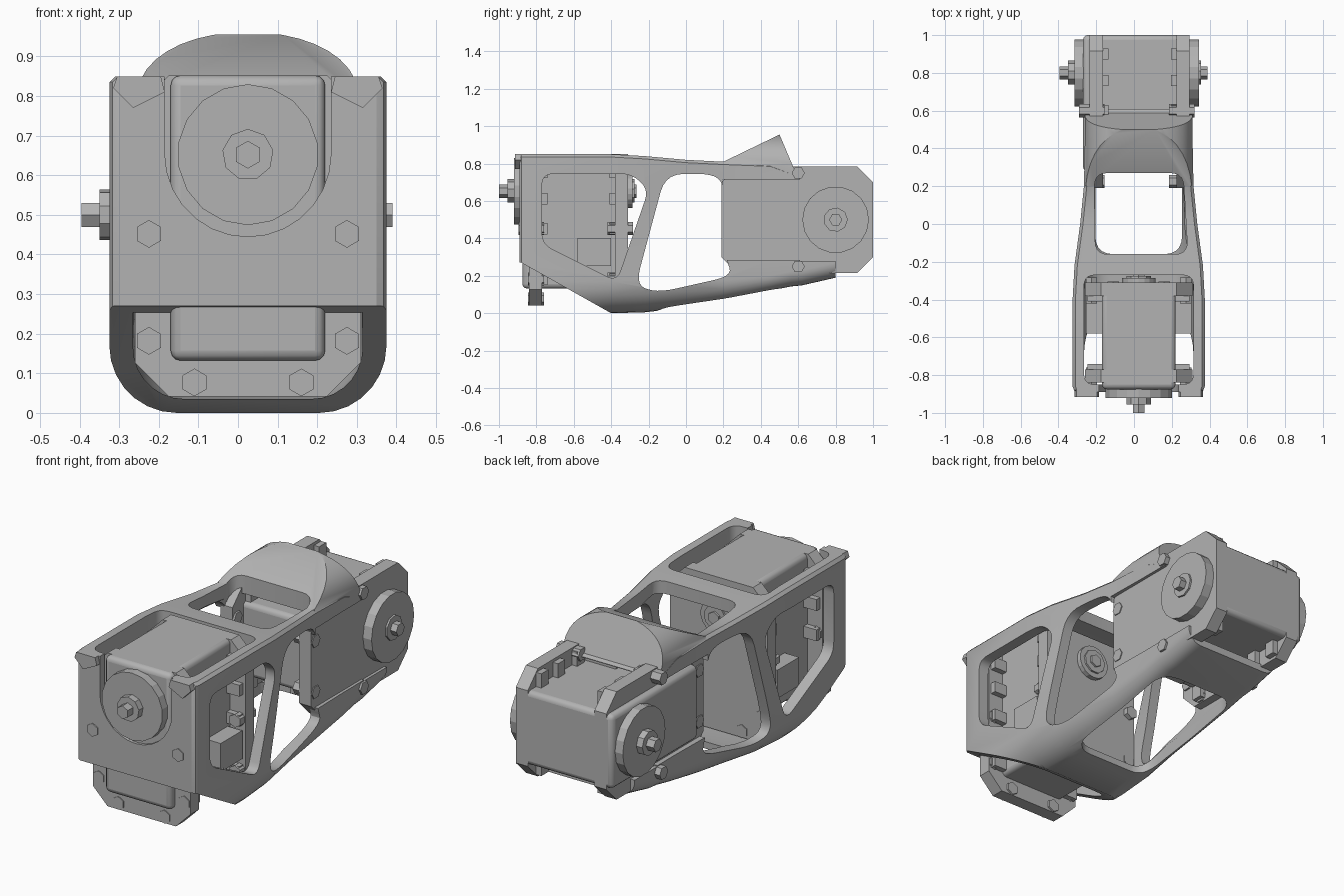
import bpy, bmesh, math
from mathutils import Matrix, Vector

if "Cube" in bpy.data.objects:
    bpy.data.objects.remove(bpy.data.objects["Cube"])

CX = 0.025  # symmetry plane of the link
grey = bpy.data.materials.new("matte_grey")
grey.use_nodes = True
grey.diffuse_color = (0.45, 0.45, 0.45, 1)
grey.node_tree.nodes["Principled BSDF"].inputs["Base Color"].default_value = (0.45, 0.45, 0.45, 1)


def finish(name, bm):
    bmesh.ops.recalc_face_normals(bm, faces=bm.faces)
    mesh = bpy.data.meshes.new(name)
    bm.to_mesh(mesh)
    bm.free()
    obj = bpy.data.objects.new(name, mesh)
    bpy.context.collection.objects.link(obj)
    mesh.materials.append(grey)
    return obj


def loft(name, rings):
    bm = bmesh.new()
    loops = [[bm.verts.new(p) for p in ring] for ring in rings]
    n = len(loops[0])
    for a, b in zip(loops, loops[1:]):
        for i in range(n):
            bm.faces.new((a[i], a[(i + 1) % n], b[(i + 1) % n], b[i]))
    bm.faces.new(loops[0])
    bm.faces.new(loops[-1])
    return finish(name, bm)


def prism(name, pts, axis, lo, hi):
    place = {"X": lambda u, v, t: (t, u, v),
             "Y": lambda u, v, t: (u, t, v),
             "Z": lambda u, v, t: (u, v, t)}[axis]
    return loft(name, [[place(u, v, t) for u, v in pts] for t in (lo, hi)])


def rect(u0, u1, v0, v1):
    return [(u0, v0), (u1, v0), (u1, v1), (u0, v1)]


def rounded(pts, r, steps=5):
    # soften each polygon corner with a short quadratic curve
    out = []
    for i, p in enumerate(pts):
        c, a, b = Vector(p), Vector(pts[i - 1]), Vector(pts[(i + 1) % len(pts)])
        s = c + (a - c).normalized() * min(r, (a - c).length * 0.45)
        e = c + (b - c).normalized() * min(r, (b - c).length * 0.45)
        for k in range(steps + 1):
            t = k / steps
            out.append(tuple(s * (1 - t) ** 2 + c * 2 * t * (1 - t) + e * t * t))
    return out


def combine(obj, other, operation="DIFFERENCE"):
    mod = obj.modifiers.new("cut", "BOOLEAN")
    mod.operation, mod.object, mod.solver = operation, other, "EXACT"
    bpy.context.view_layer.objects.active = obj
    bpy.ops.object.modifier_apply(modifier=mod.name)
    bpy.data.objects.remove(other)


def smooth(obj, angle=30):
    bpy.ops.object.select_all(action="DESELECT")
    obj.select_set(True)
    bpy.context.view_layer.objects.active = obj
    bpy.ops.object.shade_smooth_by_angle(angle=math.radians(angle))


def section(y, hw, zb, zt, r):
    # U-shaped section with round bottom corners and softened top edges
    e = 0.015
    ring = [(CX + hw, y, zt - e), (CX + hw - e, y, zt), (CX - hw + e, y, zt), (CX - hw, y, zt - e)]
    for side, start in ((-1, math.pi), (1, 1.5 * math.pi)):
        for k in range(8):
            a = start + k / 7 * math.pi / 2
            ring.append((CX + side * (hw - r) + r * math.cos(a), y, zb + r + r * math.sin(a)))
    return ring


# Frame shell: tapered outer skin
stations = [(-0.89, 0.325, 0, 0.85, 0.17), (-0.88, 0.342, 0, 0.85, 0.17), (-0.86, 0.35, 0, 0.85, 0.17),
            (-0.4, 0.35, 0, 0.85, 0.17), (-0.22, 0.34, 0.005, 0.84, 0.17),
            (0, 0.31, 0.03, 0.82, 0.15), (0.2, 0.29, 0.065, 0.81, 0.11), (0.45, 0.285, 0.12, 0.8, 0.08),
            (0.56, 0.285, 0.143, 0.76, 0.08), (0.62, 0.285, 0.149, 0.74, 0.08), (0.8, 0.285, 0.19, 0.74, 0.08)]
frame = loft("frame", [section(*s) for s in stations])

# Raised visor above the rear actuator
hump = prism("hump", [(0.2, 0.7), (0.2, 0.81), (0.5, 0.955), (0.6, 0.72), (0.6, 0.7)], "X", -0.4, 0.4)
arch = [(CX + 0.287 * math.cos(t), 0.74 + 0.222 * math.sin(t) ** 0.7)
        for t in (math.pi * k / 20 for k in range(1, 20))]
arch = [(CX + 0.287, 0.65)] + arch + [(CX - 0.287, 0.65)]
combine(hump, prism("arch_limit", arch, "Y", 0.1, 0.7), "INTERSECT")
combine(frame, hump, "UNION")

# Hollow interior
inner = [(-0.85, 0.29, 0.035, 0.77, 0.13), (-0.4, 0.29, 0.035, 0.77, 0.13), (-0.22, 0.285, 0.04, 0.77, 0.13),
         (0, 0.25, 0.07, 0.76, 0.11), (0.2, 0.235, 0.1, 0.75, 0.07), (0.45, 0.235, 0.16, 0.74, 0.05),
         (0.9, 0.235, 0.25, 0.74, 0.05)]
combine(frame, loft("cavity", [section(*s) for s in inner]))

# Side windows, actuator bay, top and bottom openings, sloped chin, front slot
front_window = [(-0.77, 0.745), (-0.29, 0.745), (-0.2, 0.66), (-0.37, 0.17), (-0.77, 0.37)]
mid_window = [(-0.11, 0.745), (0.16, 0.745), (0.21, 0.66), (0.21, 0.3), (0.25, 0.2),
              (-0.15, 0.11), (-0.27, 0.15)]
combine(frame, prism("w1", rounded(front_window, 0.06), "X", -1, 1))
combine(frame, prism("w2", rounded(mid_window, 0.1), "X", -1, 1))
combine(frame, prism("bay", rect(0.195, 1.2, 0.285, 0.715), "X", -1, 1))
combine(frame, prism("rear", rect(0.61, 1.2, 0.28, 1.2), "X", -1, 1))
combine(frame, prism("chin", [(-1.2, 0.27), (-0.88, 0.27), (-0.4, 0), (-0.4, -0.3), (-1.2, -0.3)], "X", -1, 1))
combine(frame, prism("top_front", rounded(rect(CX - 0.29, CX + 0.29, -0.85, -0.27), 0.06), "Z", 0.6, 1.2))
hole = [(CX - 0.23, -0.16), (CX + 0.26, -0.16), (CX + 0.235, 0.27), (CX - 0.235, 0.27)]
combine(frame, prism("top_mid", rounded(hole, 0.07), "Z", 0.6, 1.2))
combine(frame, prism("bottom", rounded(rect(CX - 0.23, CX + 0.23, -0.16, 0.54), 0.1), "Z", -0.2, 0.4))
slot = [(CX + 0.21 * math.cos(a), 0.655 + 0.21 * math.sin(a))
        for a in (math.pi + math.pi * k / 14 for k in range(15))]
combine(frame, prism("slot", slot + [(CX + 0.21, 1.2), (CX - 0.21, 1.2)], "Y", -1.1, -0.8))
smooth(frame)

# Corner lugs on the front plate
for s, side in ((-1, "right"), (1, "left")):
    lug = [(0.33, 0.85), (0.34, 0.82), (0.29, 0.77), (0.21, 0.81), (0.22, 0.85)]
    prism(side + "_corner_lug", [(CX + s * u, v) for u, v in lug], "Y", -0.915, -0.85)


def actuator(prefix, origin, axis, length, idler_radius, idler_tip):
    a, l = Vector(axis), Vector(length)
    w = a.cross(l)
    to_world = Matrix.Translation(origin) @ Matrix((a, l, w)).transposed().to_4x4()

    def place(obj, name):
        obj.data.transform(to_world)
        obj.name = prefix + "_" + name
        return obj

    def disc(name, l0, w0, r, lo, hi, n):
        pts = [(l0 + r * math.cos(2 * math.pi * k / n), w0 + r * math.sin(2 * math.pi * k / n))
               for k in range(n)]
        return place(prism(name, pts, "X", lo, hi), name)

    # rounded case
    case = place(prism("case", rect(-0.52, 0.2, -0.195, 0.195), "X", -0.28, 0.285), "case")
    bev = case.modifiers.new("soft_edges", "BEVEL")
    bev.width, bev.segments = 0.025, 3
    smooth(case)

    c = 0.085
    plate = [(-0.61, -0.285 + c), (-0.61 + c, -0.285), (0.2 - c, -0.285), (0.2, -0.285 + c),
             (0.2, 0.285 - c), (0.2 - c, 0.285), (-0.61 + c, 0.285), (-0.61, 0.285 - c)]
    for s, side, inside, horn_radius, tip in ((1, "main", 0.18, 0.178, 0.41),
                                              (-1, "idler", 0.21, idler_radius, idler_tip)):
        # chamfered mounting plate with output disc, boss and screw
        place(prism("plate", plate, "X", *sorted((s * inside, s * (inside + 0.07)))), side + "_plate")
        horn_end = min(0.33, tip - 0.02)
        disc(side + "_horn", 0, 0, horn_radius, *sorted((s * 0.27, s * horn_end)), 18)
        disc(side + "_boss", 0, 0, 0.065, *sorted((s * 0.27, s * max(tip - 0.045, horn_end + 0.01))), 9)
        disc(side + "_screw", 0, 0, 0.035, *sorted((s * 0.27, s * tip)), 6)
        for e in (1, -1):
            # bolt heads nearly flush with the plate, and clip tabs behind it
            flush = inside + 0.075
            for l0, w0, reach in ((-0.575, 0.135, flush), (-0.47, 0.25, flush),
                                  (-0.2, 0.25, 0.306)):
                disc(side + "_bolt", l0, e * w0, 0.035, *sorted((s * 0.17, s * reach)), 6)
            for l0 in (-0.47, -0.2, -0.04, 0.1):
                tab = rect(l0 - 0.03, l0 + 0.03, *sorted((e * 0.18, e * 0.27)))
                place(prism("tab", tab, "X", *sorted((s * (inside - 0.03), s * 0.23))), side + "_tab")
    # cable sockets on both flanks
    for e in (1, -1):
        box = rect(-0.4, -0.25, *sorted((e * 0.18, e * 0.28)))
        place(prism("socket", box, "X", -0.19, -0.01), "cable_socket")


actuator("front_actuator", (CX, -0.59, 0.652), (0, -1, 0), (0, 0, 1), 0.09, 0.325)
actuator("rear_actuator", (CX - 0.01, 0.8, 0.5), (-1, 0, 0), (0, 1, 0), 0.178, 0.375)
